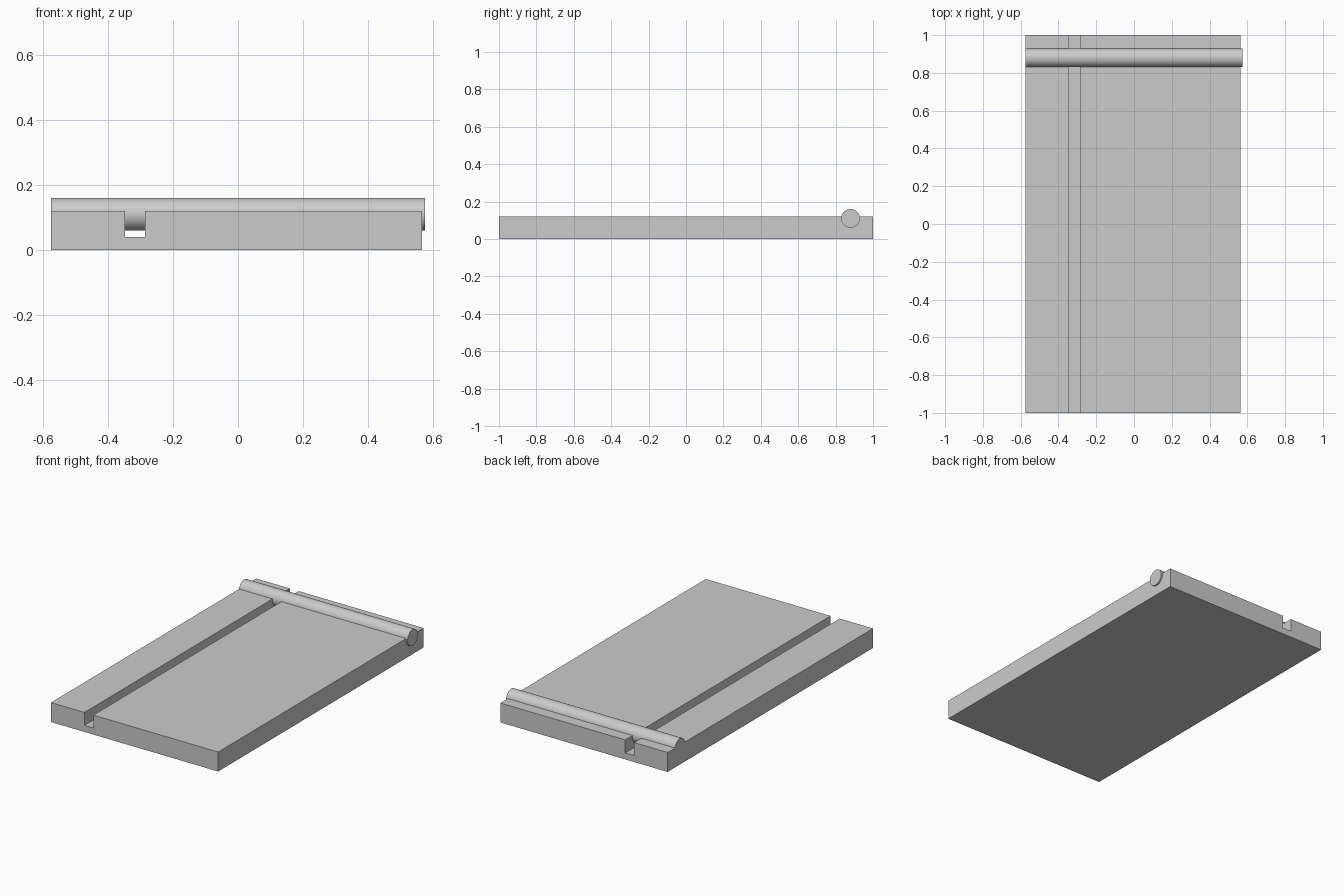
import bpy, bmesh, math
from mathutils import Matrix

cube = bpy.data.objects.get("Cube")
if cube:
    bpy.data.objects.remove(cube, do_unlink=True)

# Single plain grey
grey = bpy.data.materials.new("light_grey")
grey.use_nodes = True
colour = (0.6, 0.6, 0.6, 1)
grey.diffuse_color = colour
grey.node_tree.nodes["Principled BSDF"].inputs["Base Color"].default_value = colour


def add_object(name, bm):
    bmesh.ops.recalc_face_normals(bm, faces=bm.faces)
    mesh = bpy.data.meshes.new(name)
    bm.to_mesh(mesh)
    bm.free()
    mesh.materials.append(grey)
    obj = bpy.data.objects.new(name, mesh)
    bpy.context.collection.objects.link(obj)
    return obj


# Board: grooved cross-section extruded front to back
LEFT, RIGHT, TOP = -0.575, 0.565, 0.12
GROOVE_A, GROOVE_B, GROOVE_Z = -0.347, -0.286, 0.04
profile = [(LEFT, 0), (RIGHT, 0), (RIGHT, TOP), (GROOVE_B, TOP),
           (GROOVE_B, GROOVE_Z), (GROOVE_A, GROOVE_Z), (GROOVE_A, TOP), (LEFT, TOP)]
bm = bmesh.new()
face = bm.faces.new([bm.verts.new((x, -1, z)) for x, z in profile])
result = bmesh.ops.extrude_face_region(bm, geom=[face])
moved = [g for g in result["geom"] if isinstance(g, bmesh.types.BMVert)]
bmesh.ops.translate(bm, verts=moved, vec=(0, 2, 0))
add_object("grooved_board", bm)

# Round crossbar half sunk into the board, bridging the groove
bm = bmesh.new()
bmesh.ops.create_cone(
    bm, cap_ends=True, segments=64, radius1=0.05, radius2=0.05, depth=1.15,
    matrix=Matrix.Translation((0, 0.88, 0.11)) @ Matrix.Rotation(math.pi / 2, 4, "Y"))
rod = add_object("crossbar_rod", bm)
bpy.ops.object.select_all(action="DESELECT")
rod.select_set(True)
bpy.context.view_layer.objects.active = rod
bpy.ops.object.shade_smooth_by_angle(angle=math.radians(30))
